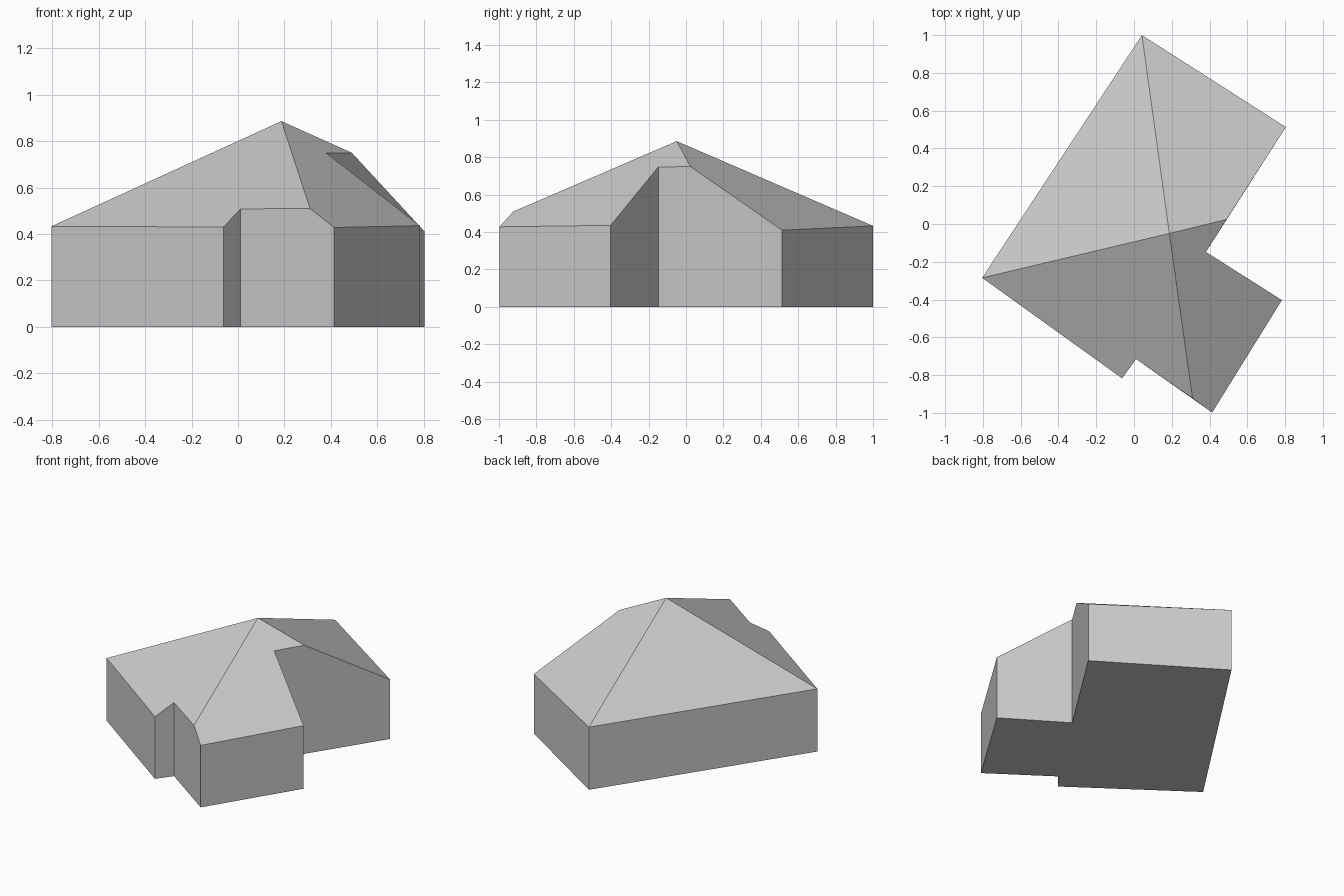
import bpy
import bmesh
from mathutils import Vector

cube = bpy.data.objects.get("Cube")
if cube:
    bpy.data.objects.remove(cube, do_unlink=True)

grey = bpy.data.materials.new("plain grey")
grey.use_nodes = True
grey.diffuse_color = (0.6, 0.6, 0.6, 1)
bsdf = grey.node_tree.nodes["Principled BSDF"]
bsdf.inputs["Base Color"].default_value = grey.diffuse_color
bsdf.inputs["Roughness"].default_value = 0.8

# Eave corners, counterclockwise from the back: x, y and wall height
corners = {
    "back": (0.042, 1.0, 0.433),
    "left_eave": (-0.804, -0.285, 0.433),
    "front_step": (-0.063, -0.817, 0.43),
    "front_notch": (0.011, -0.715, 0.508),
    "front": (0.414, -0.998, 0.428),
    "wing": (0.783, -0.403, 0.436),
    "side_notch": (0.381, -0.148, 0.748),
    "side": (0.804, 0.513, 0.41),
}
# Peak and the points where hips meet the walls
hips = {
    "peak": (0.187, -0.05, 0.886),
    "front_hip": (0.31, -0.923, 0.51),
    "side_hip": (0.49, 0.024, 0.75),
}
points = {name: Vector(p) for name, p in {**corners, **hips}.items()}
names = list(corners)


def ground(name):
    return Vector((points[name].x, points[name].y, 0))


def build(name, faces):
    """Make a flat shaded object from lists of corner positions."""
    bm = bmesh.new()
    for face in faces:
        bm.faces.new([bm.verts.new(p) for p in face])
    bmesh.ops.remove_doubles(bm, verts=bm.verts, dist=0.0005)
    mesh = bpy.data.meshes.new(name)
    bm.to_mesh(mesh)
    bm.free()
    mesh.materials.append(grey)
    obj = bpy.data.objects.new(name, mesh)
    bpy.context.collection.objects.link(obj)
    return obj


# Walls, two of which rise to a hip between their corners
gables = {"front_notch": "front_hip", "side_notch": "side_hip"}
walls = []
for a, b in zip(names, names[1:] + names[:1]):
    top = [points[b], points[a]]
    if a in gables:
        top.insert(1, points[gables[a]])
    walls.append([ground(a), ground(b)] + top)
build("walls", walls)

# Floor, facing down
build("floor", [[ground(n) for n in reversed(names)]])

# Four roof slopes meeting at the peak
slopes = [
    ("back", "left_eave", "peak"),
    ("left_eave", "front_step", "front_notch", "front_hip", "peak"),
    ("peak", "front_hip", "front", "wing", "side_notch", "side_hip"),
    ("peak", "side_hip", "side", "back"),
]
build("roof", [[points[n] for n in slope] for slope in slopes])
